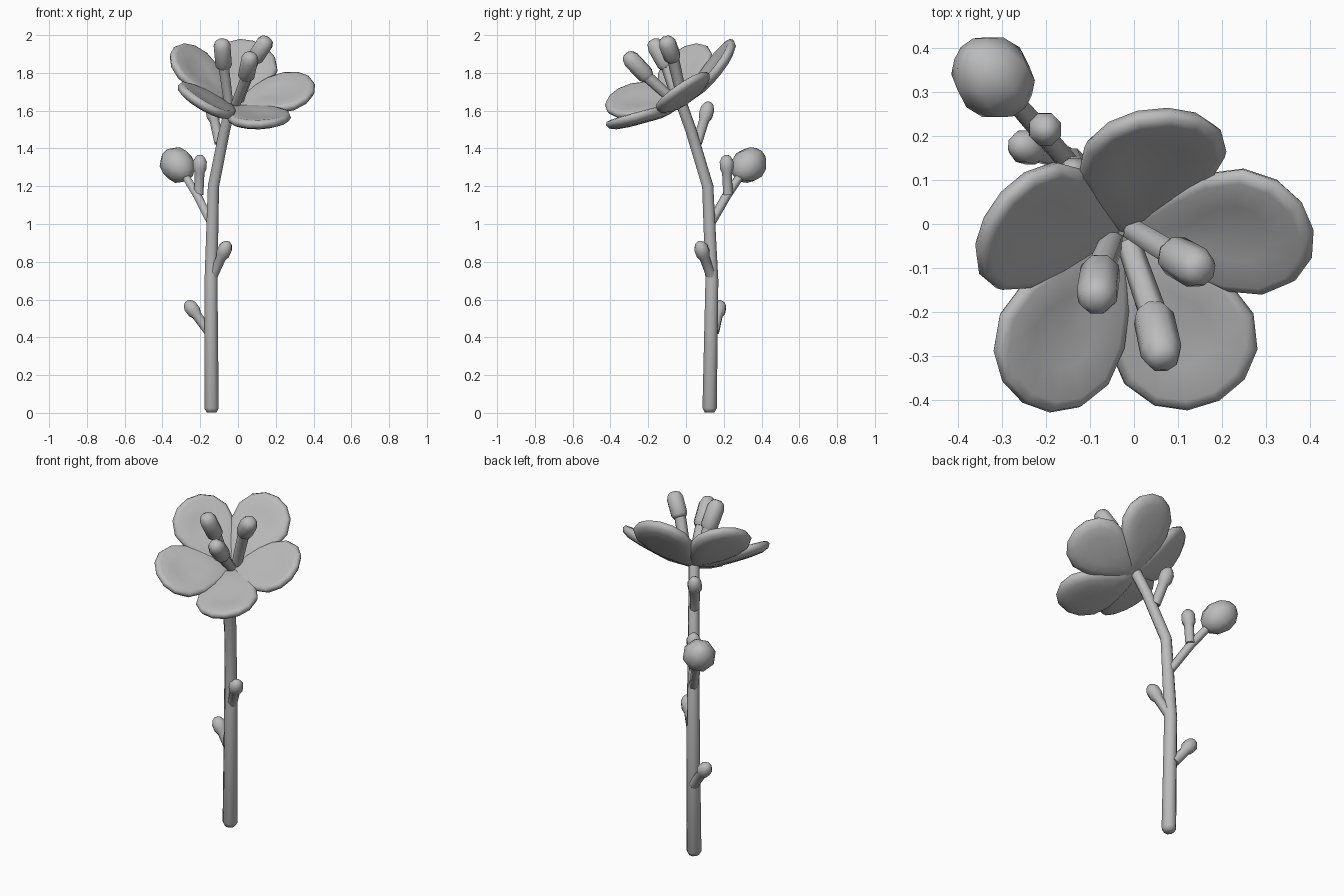
import bpy, bmesh, math
from mathutils import Vector, Matrix

if "Cube" in bpy.data.objects:
    bpy.data.objects.remove(bpy.data.objects["Cube"])

grey = bpy.data.materials.new("soft grey")
grey.diffuse_color = (0.5, 0.5, 0.5, 1)
grey.use_nodes = True
grey.node_tree.nodes["Principled BSDF"].inputs["Base Color"].default_value = grey.diffuse_color


def finish(name, bm, angle=62):
    bmesh.ops.recalc_face_normals(bm, faces=bm.faces)
    me = bpy.data.meshes.new(name)
    bm.to_mesh(me)
    bm.free()
    me.materials.append(grey)
    ob = bpy.data.objects.new(name, me)
    bpy.context.collection.objects.link(ob)
    bpy.ops.object.select_all(action='DESELECT')
    ob.select_set(True)
    bpy.context.view_layer.objects.active = ob
    bpy.ops.object.shade_smooth_by_angle(angle=math.radians(angle))
    return ob


def bridge(bm, rings):
    for a, b in zip(rings, rings[1:]):
        n = len(a)
        for i in range(n):
            j = (i + 1) % n
            bm.faces.new((a[i], a[j], b[j], b[i]))


def tube(name, pts, radii, sides=8):
    """Tapered tube through points, capped at both ends."""
    pts = [Vector(p) for p in pts]
    bm = bmesh.new()
    rings = []
    for k, (p, r) in enumerate(zip(pts, radii)):
        t = (pts[min(k + 1, len(pts) - 1)] - pts[max(k - 1, 0)]).normalized()
        u = Vector((0, 1, 0)).cross(t).normalized()
        v = t.cross(u)
        ring = []
        for i in range(sides):
            a = 2 * math.pi * (i + 0.5) / sides
            ring.append(bm.verts.new(p + r * (u * math.cos(a) + v * math.sin(a))))
        rings.append(ring)
    bridge(bm, rings)
    bm.faces.new(rings[0])
    bm.faces.new(rings[-1])
    return finish(name, bm)


def along(a, b, profile):
    """Points and radii from (fraction, radius) pairs between a and b."""
    a, b = Vector(a), Vector(b)
    return [a.lerp(b, f) for f, r in profile], [r for f, r in profile]


# main stem, bending towards the flower
tube("stem",
     [(-0.14, 0.125, 0.003), (-0.14, 0.125, 0.025), (-0.143, 0.137, 0.7),
      (-0.13, 0.115, 1.2), (-0.07, 0.025, 1.5), (-0.035, -0.025, 1.64)],
     [0.028, 0.041, 0.037, 0.032, 0.031, 0.031])

# small side buds: stalk with a rounded knob
side_buds = [((-0.155, 0.15, 0.43), (-0.272, 0.182, 0.59)),
             ((-0.135, 0.135, 0.72), (-0.052, 0.068, 0.905)),
             ((-0.208, 0.222, 1.155), (-0.2, 0.213, 1.365)),
             ((-0.10, 0.06, 1.43), (-0.145, 0.125, 1.645))]
for i, (a, b) in enumerate(side_buds):
    tube("side_bud_%d" % (i + 1),
         *along(a, b, [(0, 0.027), (0.55, 0.028), (0.66, 0.039),
                       (0.84, 0.039), (0.95, 0.026), (1, 0.012)]))

# branch carrying the large bud
tube("bud_branch", [(-0.145, 0.135, 1.01), (-0.215, 0.215, 1.15), (-0.295, 0.305, 1.28)],
     [0.024, 0.025, 0.022], 6)
c, d = Vector((-0.32, 0.333, 1.312)), Vector((-0.55, 0.6, 0.58)).normalized() * 0.105
prof = [((1 - math.cos(math.pi * k / 6)) / 2, max(0.012, 0.092 * math.sin(math.pi * k / 6)))
        for k in range(7)]
tube("large_bud", *along(c - d, c + d, prof))

# flower frame: tilted forward and slightly right
n = Vector((0.19, -0.45, 0.87)).normalized()
u = (Vector((1, 0, 0)) - n * n.x).normalized()
v = n.cross(u)
frame = Matrix((u, v, n)).transposed().to_4x4()
base = Vector((-0.03, -0.02, 1.625))

# petals: thick teardrops with a rounded rim and a faintly hollow top
half = [(0.05, 0.06), (0.13, 0.115), (0.21, 0.157), (0.30, 0.169),
        (0.375, 0.135), (0.42, 0.075)]
outline = [(0.0, 0.0)] + half + [(0.435, 0.0)] + [(x, -y) for x, y in reversed(half)]
layers = [(0.45, -0.036), (0.75, -0.031), (0.93, -0.018), (1.0, 0.003),
          (0.96, 0.02), (0.85, 0.025), (0.45, 0.014)]
mid = 0.25
# azimuth, rise above the flower plane, length factor, roll about its own length
petals = [(8, 23, 1.04, 4), (79, 25, 1.04, 4), (155, 27, 1.01, 0),
          (231, 22, 1.03, -6), (298, 16.5, 1.04, 5)]
for k, (azimuth, rise, size, roll) in enumerate(petals):
    bm = bmesh.new()
    rings = []
    for s, h in layers:
        ring = []
        for x, y in outline:
            px = mid + (x - mid) * s
            ring.append(bm.verts.new((px * size, y * s, h * min(1, 0.3 + px / 0.2))))
        rings.append(ring)
    bridge(bm, rings)
    for ring, h in ((rings[0], -0.037), (rings[-1], 0.011)):
        tip = bm.verts.new((mid * size, 0, h))
        for i in range(len(ring)):
            bm.faces.new((ring[i], ring[(i + 1) % len(ring)], tip))
    m = (Matrix.Translation(base) @ frame
         @ Matrix.Rotation(math.radians(azimuth), 4, 'Z')
         @ Matrix.Rotation(math.radians(-rise), 4, 'Y')
         @ Matrix.Rotation(math.radians(roll), 4, 'X'))
    bmesh.ops.transform(bm, matrix=m, verts=bm.verts)
    finish("petal_%d" % (k + 1), bm, 70)

# stamens: thin filament with a thick blunt cap
stamens = [((-0.05, -0.04, 1.64), (-0.075, -0.10, 1.83), (-0.087, -0.18, 1.975)),
           ((-0.01, -0.05, 1.64), (0.042, -0.20, 1.775), (0.068, -0.318, 1.9)),
           ((0.0, -0.015, 1.64), (0.085, -0.067, 1.87), (0.16, -0.11, 1.985))]
for i, (root, a, b) in enumerate(stamens):
    tube("filament_%d" % (i + 1), [root, a, Vector(a).lerp(Vector(b), 0.2)],
         [0.028, 0.032, 0.032], 6)
    tube("stamen_cap_%d" % (i + 1),
         *along(a, b, [(0, 0.036), (0.12, 0.047), (0.75, 0.048), (0.93, 0.036), (1, 0.018)]))
